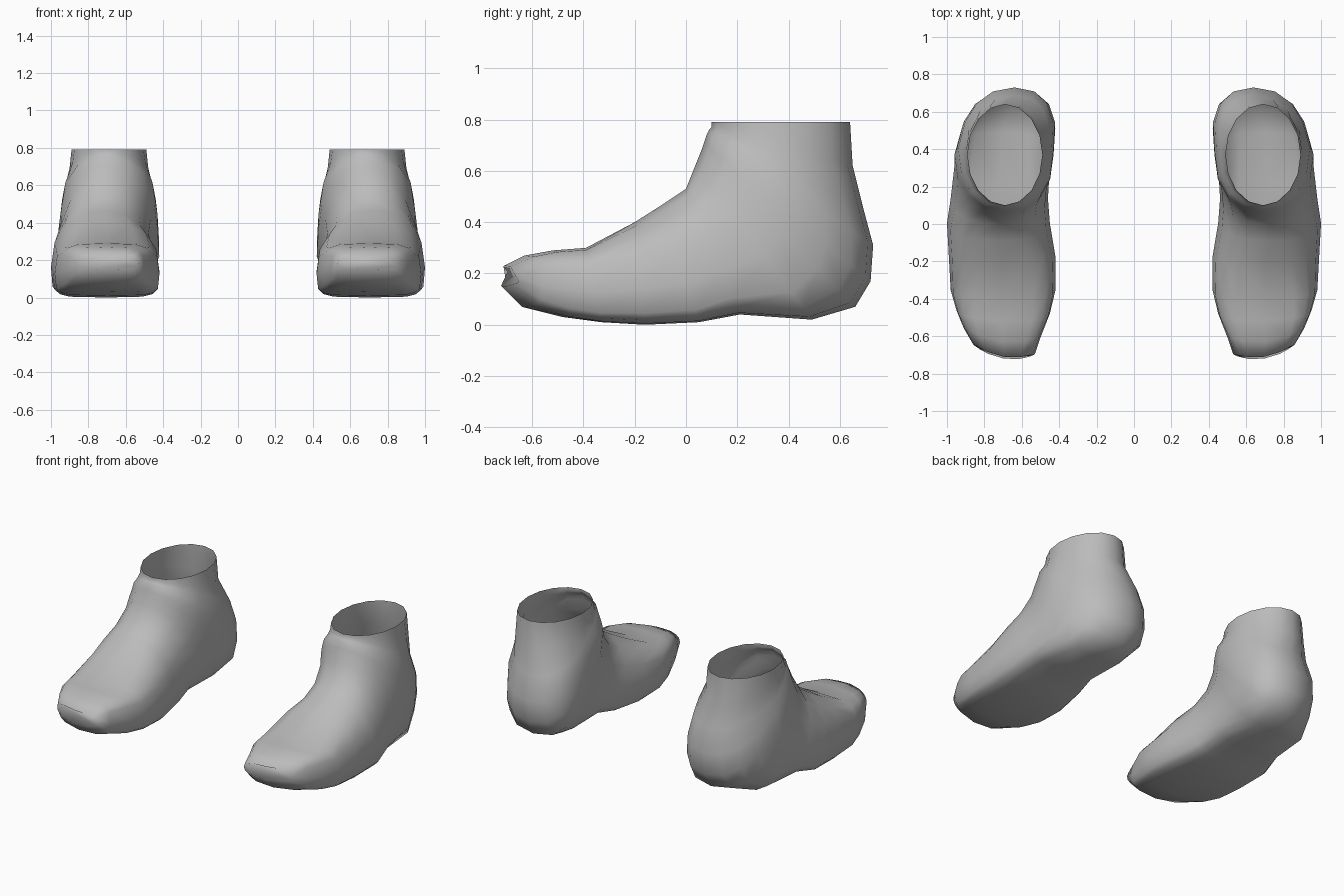
import bpy
import bmesh
from math import cos, sin, pi

cube = bpy.data.objects.get("Cube")
if cube:
    bpy.data.objects.remove(cube)

# One plain material
grey = bpy.data.materials.new("plain_grey")
grey.use_nodes = True
colour = (0.5, 0.5, 0.5, 1)
grey.diffuse_color = colour
grey.node_tree.nodes["Principled BSDF"].inputs["Base Color"].default_value = colour

SIDES = 16

# Cross-sections fanning from the toe tip, round the heel, up to the open cuff:
# sole y, sole z, upper y, upper z, inner x, outer x,
# height fraction of widest point, sole roundness, upper roundness
SECTIONS = [
    (-.72, .15, -.71, .23, .53, .86, .4, .7, .7),
    (-.64, .07, -.63, .27, .50, .91, .4, .5, .5),
    (-.48, .03, -.52, .29, .45, .95, .4, .4, .5),
    (-.33, .01, -.39, .3, .42, .98, .4, .4, .6),
    (-.16, 0, -.2, .4, .42, .99, .35, .4, .8),
    (.05, .01, -.09, .47, .45, 1, .33, .4, .9),
    (.21, .04, 0, .53, .46, .98, .35, .5, .9),
    (.49, .02, .04, .63, .45, .96, .4, .6, .9),
    (.66, .07, .06, .68, .43, .96, .48, .75, .9),
    (.72, .17, .07, .71, .43, .95, .5, .8, .9),
    (.73, .31, .08, .74, .44, .94, .5, .85, .9),
    (.69, .46, .09, .76, .46, .92, .5, .9, 1),
    (.65, .62, .1, .77, .48, .9, .5, 1, 1),
    (.64, .79, .1, .79, .49, .89, .5, 1, 1),
]


def power(value, exponent):
    return (1 if value >= 0 else -1) * abs(value) ** exponent


def section_points(section):
    """Rounded outline spanning the sole point and the upper point."""
    sole_y, sole_z, top_y, top_z, inner, outer, widest, round_sole, round_top = section
    middle, half = (inner + outer) / 2, (outer - inner) / 2
    toe_sweep = max(0, -.4 - sole_y) / .3
    heel_shift = -.05 if sole_y > .64 and sole_z < .5 else 0
    for i in range(SIDES):
        angle = 2 * pi * i / SIDES
        across, up = cos(angle), sin(angle)
        roundness = round_top if up > 0 else round_sole
        offset = half * power(across, roundness)
        rise = power(up, roundness)
        along = widest + rise * ((1 - widest) if up > 0 else widest)
        x = middle + offset + heel_shift * max(0, -rise)
        y = sole_y + (top_y - sole_y) * along
        y += toe_sweep * (1.6 * offset ** 2 + .15 * offset)
        yield x, y, sole_z + (top_z - sole_z) * along


def build_foot(name, side):
    bm = bmesh.new()
    rings = [[bm.verts.new((side * x, y, z)) for x, y, z in section_points(s)]
             for s in SECTIONS]
    for low, high in zip(rings, rings[1:]):
        for i in range(SIDES):
            j = (i + 1) % SIDES
            bm.faces.new((low[i], low[j], high[j], high[i]))
    # Close the toe tip and leave the ankle open
    bm.faces.new(rings[0])
    bmesh.ops.recalc_face_normals(bm, faces=bm.faces)
    for face in bm.faces:
        face.smooth = True
    mesh = bpy.data.meshes.new(name)
    bm.to_mesh(mesh)
    bm.free()
    mesh.materials.append(grey)
    foot = bpy.data.objects.new(name, mesh)
    bpy.context.collection.objects.link(foot)


build_foot("left_foot", 1)
build_foot("right_foot", -1)
